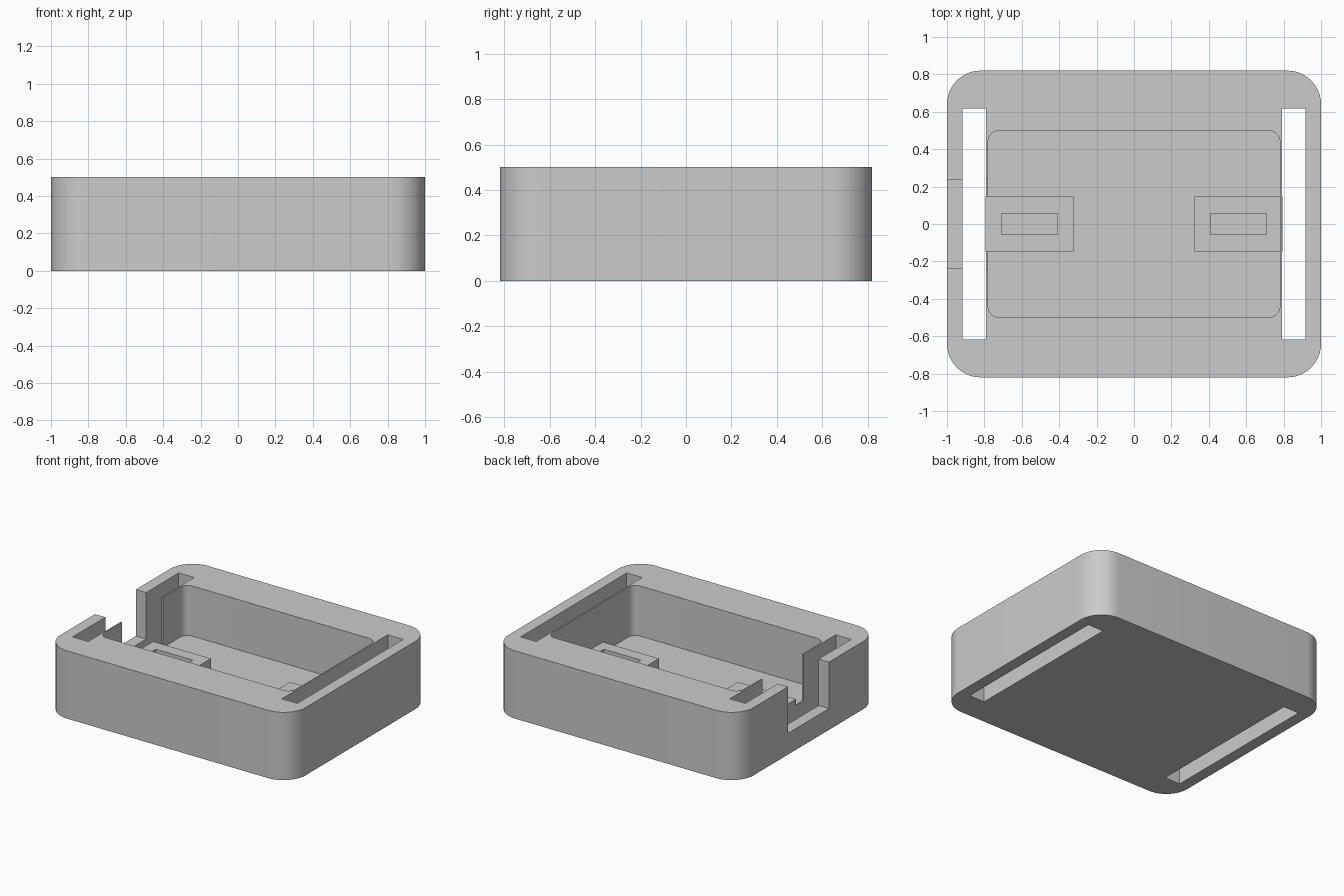
import bpy
import bmesh
from mathutils import Vector

cube = bpy.data.objects.get("Cube")
if cube:
    bpy.data.objects.remove(cube, do_unlink=True)

grey = bpy.data.materials.new("light grey")
grey.use_nodes = True
colour = (0.6, 0.6, 0.6, 1)
grey.diffuse_color = colour
grey.node_tree.nodes["Principled BSDF"].inputs["Base Color"].default_value = colour

FLOOR = 0.13
TOP = 0.5


def box(name, low, high, radius=0):
    """Box between two corners, with optionally rounded upright edges."""
    low, high = Vector(low), Vector(high)
    bm = bmesh.new()
    bmesh.ops.create_cube(bm, size=1)
    for v in bm.verts:
        v.co = (low + high) / 2 + v.co * (high - low)
    if radius:
        upright = [e for e in bm.edges
                   if abs(e.verts[0].co.z - e.verts[1].co.z) > 0.01]
        bmesh.ops.bevel(bm, geom=upright, offset=radius, segments=12,
                        profile=0.5, affect='EDGES')
    mesh = bpy.data.meshes.new(name)
    bm.to_mesh(mesh)
    bm.free()
    mesh.materials.append(grey)
    obj = bpy.data.objects.new(name, mesh)
    bpy.context.collection.objects.link(obj)
    return obj


def activate(obj):
    bpy.ops.object.select_all(action='DESELECT')
    obj.select_set(True)
    bpy.context.view_layer.objects.active = obj


def cut(obj, cutter):
    """Subtract the cutter from the object and discard it."""
    cutter.hide_render = True
    activate(obj)
    mod = obj.modifiers.new("cut", 'BOOLEAN')
    mod.operation = 'DIFFERENCE'
    mod.solver = 'EXACT'
    mod.object = cutter
    bpy.ops.object.modifier_apply(modifier=mod.name)
    bpy.data.objects.remove(cutter, do_unlink=True)


# Rounded case with an open cavity
case = box("case", (-1, -0.82, 0), (1, 0.82, TOP), 0.18)
cut(case, box("cavity_cutter", (-0.78, -0.5, FLOOR), (0.78, 0.5, 1), 0.06))

# Strap slots right through both ends
for side in (-1, 1):
    xs = sorted((side * 0.79, side * 0.916))
    cut(case, box("slot_cutter", (xs[0], -0.617, -1), (xs[1], 0.617, 1)))

# Notch through the right end wall
cut(case, box("notch_cutter", (-1.2, -0.238, 0.157), (-0.7, 0.238, 1)))
activate(case)
bpy.ops.object.shade_smooth_by_angle()

# Slotted support blocks on the cavity floor
for label, side in (("right", -1), ("left", 1)):
    xs = sorted((side * 0.323, side * 0.795))
    block = box(label + "_support_block",
                (xs[0], -0.146, FLOOR), (xs[1], 0.146, 0.207))
    xs = sorted((side * 0.408, side * 0.708))
    cut(block, box("recess_cutter", (xs[0], -0.057, 0), (xs[1], 0.057, 1)))
